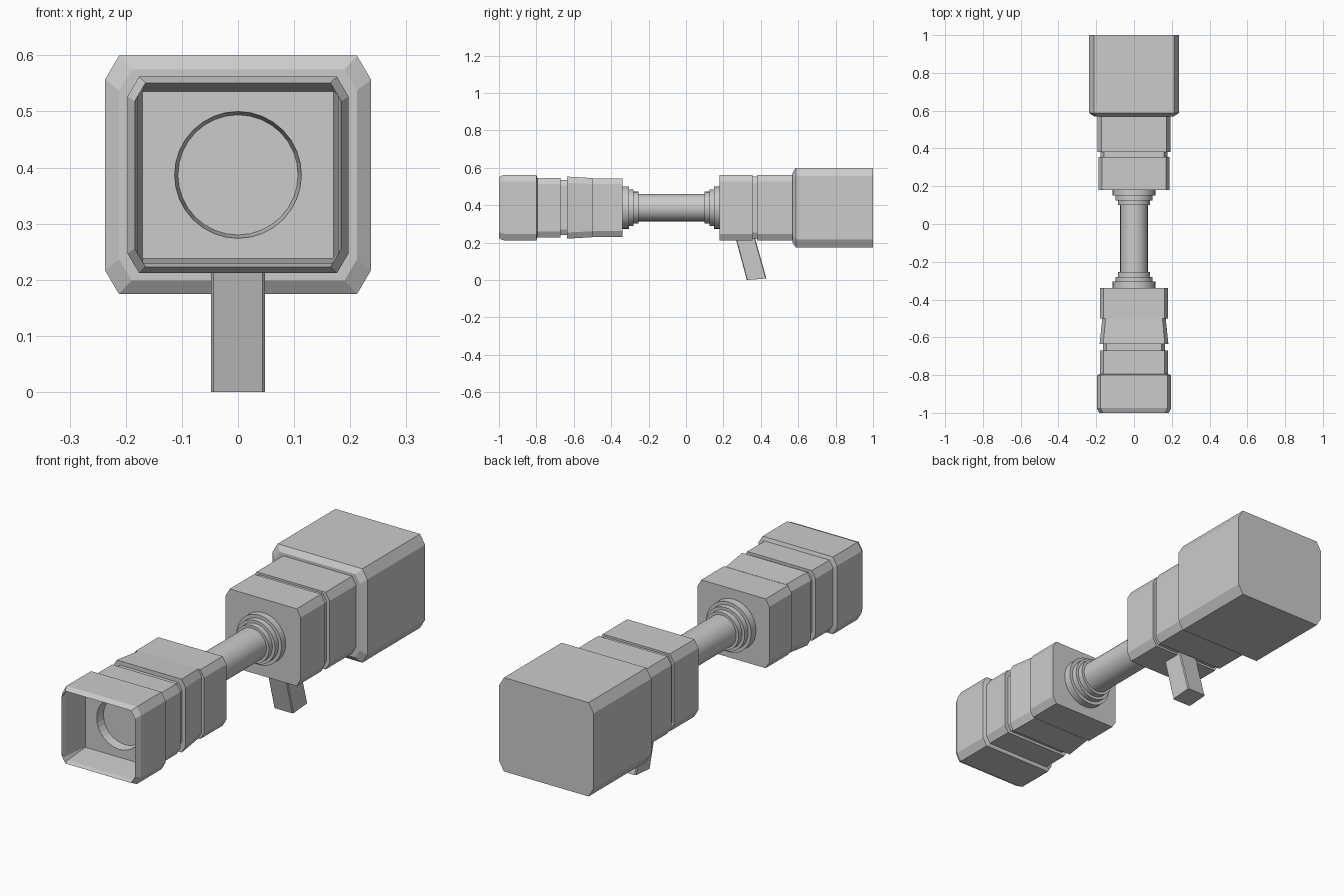
import bpy, bmesh, math
from mathutils import Matrix, Vector

if "Cube" in bpy.data.objects:
    bpy.data.objects.remove(bpy.data.objects["Cube"], do_unlink=True)

AXIS_Z = 0.387
grey = bpy.data.materials.new("plain grey")
grey.use_nodes = True
grey.diffuse_color = (0.6, 0.6, 0.6, 1)
grey.node_tree.nodes["Principled BSDF"].inputs["Base Color"].default_value = grey.diffuse_color


def finish(name, bm, smooth=False):
    bmesh.ops.recalc_face_normals(bm, faces=bm.faces)
    mesh = bpy.data.meshes.new(name)
    bm.to_mesh(mesh)
    bm.free()
    mesh.materials.append(grey)
    obj = bpy.data.objects.new(name, mesh)
    bpy.context.collection.objects.link(obj)
    if smooth:
        bpy.ops.object.select_all(action="DESELECT")
        obj.select_set(True)
        bpy.context.view_layer.objects.active = obj
        bpy.ops.object.shade_smooth_by_angle(angle=math.radians(25))
    return obj


def octagon(bm, y, hx, hz, cut=1.0):
    """Chamfered rectangle around the long axis."""
    cx, cz = hx * (1 - 0.105 * cut), hz * (1 - 0.2 * cut)
    pts = [(hx, -cz), (hx, cz), (cx, hz), (-cx, hz),
           (-hx, cz), (-hx, -cz), (-cx, -hz), (cx, -hz)]
    return [bm.verts.new((x, y, AXIS_Z + z)) for x, z in pts]


def circle(bm, y, r, n=32):
    angles = [2 * math.pi * i / n for i in range(n)]
    return [bm.verts.new((r * math.cos(a), y, AXIS_Z + r * math.sin(a))) for a in angles]


def loft(bm, rings):
    for a, b in zip(rings, rings[1:]):
        n = len(a)
        for i in range(n):
            j = (i + 1) % n
            bm.faces.new((a[i], a[j], b[j], b[i]))


def ring_edges(bm, ring):
    return [bm.edges.get((ring[i - 1], ring[i])) for i in range(len(ring))]


# Hollow front housing: recess, bevelled lip, stepped body
bm = bmesh.new()
rings = [octagon(bm, *s) for s in (
    (-0.85, 0.170, 0.149, 0.02), (-0.98, 0.178, 0.158, 0.5),
    (-1.0, 0.184, 0.164), (-0.975, 0.197, 0.175), (-0.80, 0.197, 0.175),
    (-0.795, 0.181, 0.159), (-0.67, 0.181, 0.159),
    (-0.67, 0.163, 0.147), (-0.635, 0.163, 0.147),
    (-0.635, 0.182, 0.166), (-0.50, 0.168, 0.158),
    (-0.50, 0.180, 0.157), (-0.34, 0.180, 0.157))]
loft(bm, rings)
bm.faces.new(rings[-1])

# Round lens well in the recess wall
well = [circle(bm, -0.85, 0.113), circle(bm, -0.81, 0.107)]
loft(bm, well)
bm.faces.new(well[-1])
bmesh.ops.triangle_fill(bm, use_beauty=True, normal=(0, -1, 0),
                        edges=ring_edges(bm, rings[0]) + ring_edges(bm, well[0]))
finish("front_housing", bm)

# Rear housing with a groove, flaring into the large end box
bm = bmesh.new()
rings = [octagon(bm, *s) for s in (
    (0.18, 0.188, 0.175), (0.355, 0.188, 0.175),
    (0.355, 0.178, 0.166), (0.38, 0.178, 0.166),
    (0.38, 0.193, 0.175), (0.57, 0.193, 0.175),
    (0.57, 0.212, 0.188), (0.587, 0.237, 0.2125), (1.0, 0.237, 0.2125))]
loft(bm, rings)
bm.faces.new(rings[0])
bm.faces.new(rings[-1])
finish("rear_housing", bm)

# Connecting rod with stepped collars at both ends
bm = bmesh.new()
steps = [(0.113, 0.0, 0.035), (0.098, 0.035, 0.060), (0.085, 0.060, 0.085)]
profile = [(-0.34 + d, r) for r, a, b in steps for d in (a, b)]
profile += [(-0.255, 0.073), (0.10, 0.073)]
profile += [(0.185 - d, r) for r, a, b in reversed(steps) for d in (b, a)]
rings = [circle(bm, y, r) for y, r in profile]
loft(bm, rings)
bm.faces.new(rings[0])
bm.faces.new(rings[-1])
finish("connecting_rod", bm, smooth=True)

# Slanted handle under the rear housing
bm = bmesh.new()
side = [(0.258, 0.25), (0.325, 0.0), (0.43, 0.008), (0.362, 0.25)]
face = bm.faces.new([bm.verts.new((-0.048, y, z)) for y, z in side])
out = bmesh.ops.extrude_face_region(bm, geom=[face])
bmesh.ops.translate(bm, vec=(0.096, 0, 0),
                    verts=[v for v in out["geom"] if isinstance(v, bmesh.types.BMVert)])
long_edges = [e for e in bm.edges
              if abs(e.verts[0].co.z - e.verts[1].co.z) > 0.1]
bmesh.ops.bevel(bm, geom=long_edges, offset=0.004, segments=1, affect="EDGES")
finish("handle", bm)
